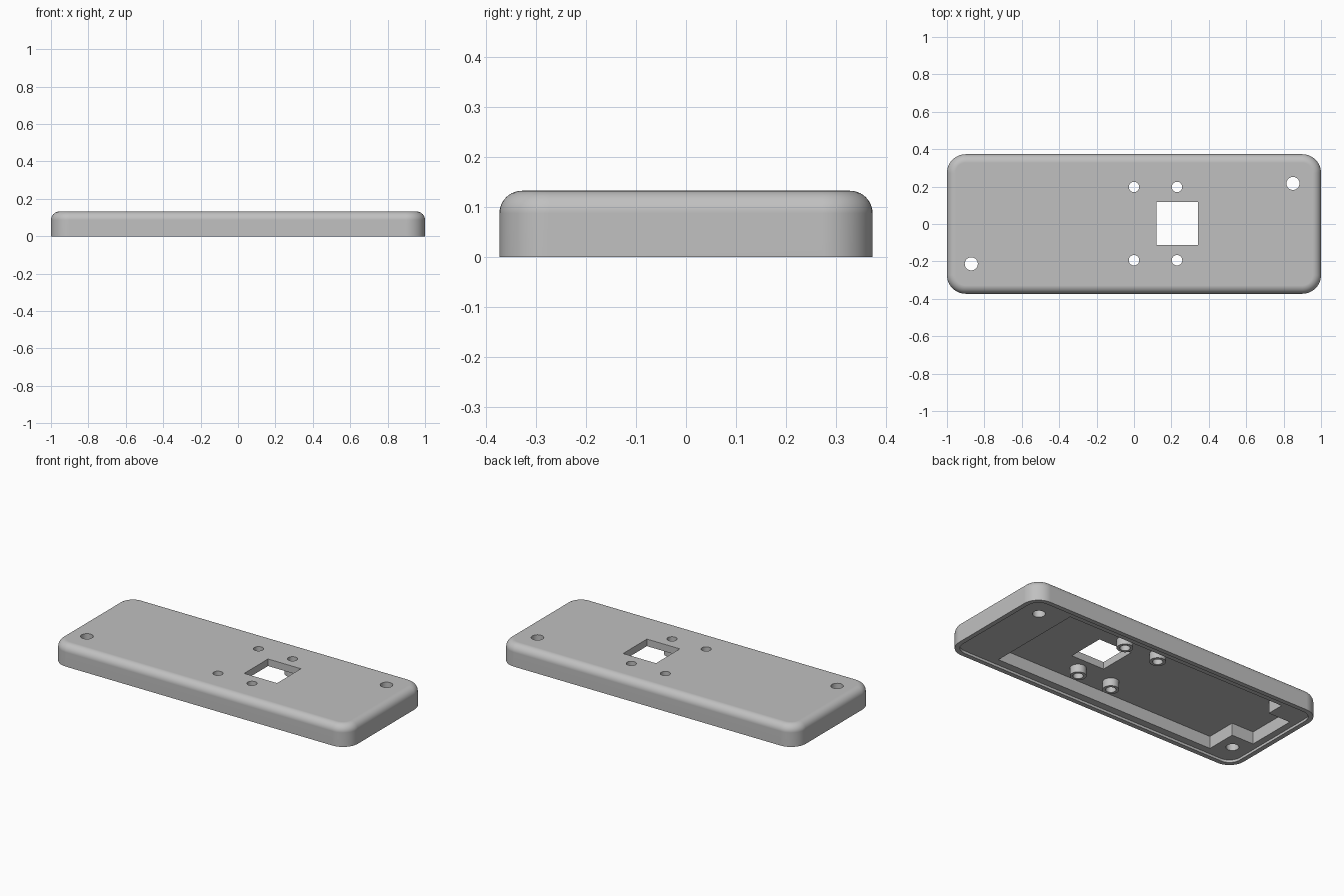
import bpy, bmesh, math

if "Cube" in bpy.data.objects:
    bpy.data.objects.remove(bpy.data.objects["Cube"], do_unlink=True)

HALF_X, HALF_Y, HEIGHT = 1.0, 0.373, 0.132
CORNER, FILLET = 0.1, 0.045
FLOOR, CEILING = 0.015, 0.089

grey = bpy.data.materials.new("plain grey")
grey.use_nodes = True
colour = (0.53, 0.53, 0.53, 1)
grey.diffuse_color = colour
grey.node_tree.nodes["Principled BSDF"].inputs["Base Color"].default_value = colour


def rounded_rect(inset, steps=12):
    """Outline of the body, moved inwards by inset."""
    r = CORNER - inset
    pts = []
    for k, (sx, sy) in enumerate([(1, 1), (-1, 1), (-1, -1), (1, -1)]):
        for i in range(steps + 1):
            a = math.pi / 2 * (k + i / steps)
            pts.append((sx * (HALF_X - CORNER) + r * math.cos(a),
                        sy * (HALF_Y - CORNER) + r * math.sin(a)))
    return pts


def circle(x, y, r, n=32):
    return [(x + r * math.cos(2 * math.pi * i / n),
             y + r * math.sin(2 * math.pi * i / n)) for i in range(n)]


def loft(name, rings):
    """Solid through a stack of (outline, z) rings, capped at both ends."""
    bm = bmesh.new()
    loops = [[bm.verts.new((x, y, z)) for x, y in pts] for pts, z in rings]
    for low, high in zip(loops, loops[1:]):
        for i in range(len(low)):
            j = (i + 1) % len(low)
            bm.faces.new((low[i], low[j], high[j], high[i]))
    bm.faces.new(loops[0][::-1])
    bm.faces.new(loops[-1])
    bmesh.ops.recalc_face_normals(bm, faces=bm.faces)
    mesh = bpy.data.meshes.new(name)
    bm.to_mesh(mesh)
    bm.free()
    mesh.materials.append(grey)
    obj = bpy.data.objects.new(name, mesh)
    bpy.context.collection.objects.link(obj)
    return obj


def combine(target, name, outline, z0, z1, operation="DIFFERENCE"):
    """Cut or join a straight prism, then remove the helper."""
    tool = loft(name, [(outline, z0), (outline, z1)])
    tool.hide_render = True
    mod = target.modifiers.new(name, "BOOLEAN")
    mod.operation, mod.object, mod.solver = operation, tool, "EXACT"
    graph = bpy.context.evaluated_depsgraph_get()
    mesh = bpy.data.meshes.new_from_object(target.evaluated_get(graph))
    target.modifiers.clear()
    target.data = mesh
    bpy.data.objects.remove(tool, do_unlink=True)


# Body with rounded corners and a filleted top edge
rings = [(rounded_rect(0), 0)]
for i in range(11):
    a = math.pi / 2 * i / 10
    rings.append((rounded_rect(FILLET * (1 - math.cos(a))),
                  HEIGHT - FILLET + FILLET * math.sin(a)))
body = loft("cover_plate", rings)

# Shallow lip around the underside
combine(body, "lip_cutter", rounded_rect(0.028), -0.1, FLOOR)

# Deep cavity leaving a pad in two corners and a solid end
cavity = [(0.7, -0.3), (0.7, 0.3), (-0.785, 0.3), (-0.785, 0.193),
          (-0.932, 0.193), (-0.932, -0.114), (-0.785, -0.114), (-0.785, -0.3)]
combine(body, "cavity_cutter", cavity, -0.1, CEILING)

# Four standoffs, each drilled through the top
posts = [(x, y) for x in (0, 0.23) for y in (-0.194, 0.198)]
for x, y in posts:
    combine(body, "standoff", circle(x, y, 0.045), 0.041, 0.11, "UNION")
for x, y in posts:
    combine(body, "standoff_hole", circle(x, y, 0.028), -0.1, 0.3)

# Two mounting holes
for x, y in [(0.85, 0.217), (-0.87, -0.213)]:
    combine(body, "mounting_hole", circle(x, y, 0.035), -0.1, 0.3)

# Square window
window = [(0.12, -0.112), (0.342, -0.112), (0.342, 0.118), (0.12, 0.118)]
combine(body, "window_cutter", window, -0.1, 0.3)

# Smooth fillets, crisp edges
bpy.ops.object.select_all(action="DESELECT")
body.select_set(True)
bpy.context.view_layer.objects.active = body
bpy.ops.object.shade_smooth_by_angle(angle=math.radians(30))
normals = body.modifiers.new("weighted_normals", "WEIGHTED_NORMAL")
normals.keep_sharp = True
